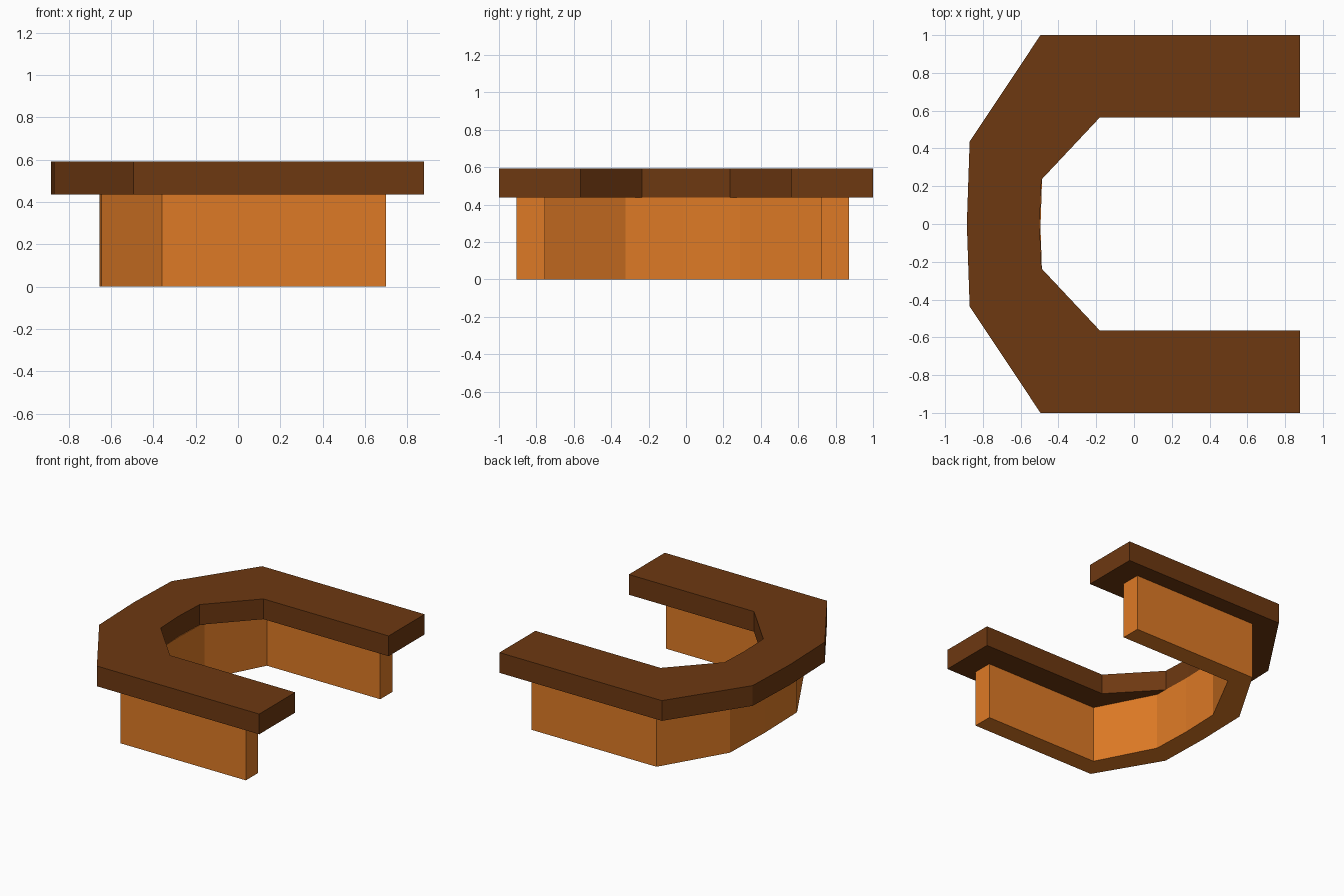
import bpy
import bmesh

cube = bpy.data.objects.get("Cube")
if cube:
    bpy.data.objects.remove(cube, do_unlink=True)


def make_material(name, rgb):
    mat = bpy.data.materials.new(name)
    mat.use_nodes = True
    mat.diffuse_color = (*rgb, 1)
    mat.node_tree.nodes["Principled BSDF"].inputs["Base Color"].default_value = (*rgb, 1)
    return mat


def mirrored(half, centre_y):
    """Half path from the open end to the middle, reflected to the other end."""
    path = half + [(x, -y) for x, y in reversed(half[:-1])]
    return [(x, y + centre_y) for x, y in path]


def horseshoe(name, outer, inner, bottom, top, mat, centre_y=0.0):
    """U-shaped slab between an outer and an inner half outline."""
    outer, inner = mirrored(outer, centre_y), mirrored(inner, centre_y)
    bm = bmesh.new()
    rows = [[bm.verts.new((x, y, z)) for x, y in path]
            for path, z in ((outer, bottom), (outer, top), (inner, top), (inner, bottom))]
    # Skin the four edge lines, then close both ends
    for a, b in zip(rows, rows[1:] + rows[:1]):
        for i in range(len(a) - 1):
            bm.faces.new((a[i], a[i + 1], b[i + 1], b[i]))
    for end in (0, -1):
        bm.faces.new([row[end] for row in rows])
    bmesh.ops.recalc_face_normals(bm, faces=bm.faces)
    mesh = bpy.data.meshes.new(name)
    bm.to_mesh(mesh)
    bm.free()
    mesh.materials.append(mat)
    obj = bpy.data.objects.new(name, mesh)
    bpy.context.collection.objects.link(obj)
    return obj


dark_wood = make_material("dark brown wood", (0.154, 0.040, 0.0055))
light_wood = make_material("orange wood", (0.73, 0.195, 0.019))

# Overhanging counter slab
horseshoe("counter_top",
          [(0.88, 1.0), (-0.495, 1.0), (-0.87, 0.437), (-0.885, 0)],
          [(0.88, 0.565), (-0.18, 0.565), (-0.49, 0.235), (-0.5, 0)],
          0.437, 0.592, dark_wood)

# Supporting wall beneath, set slightly towards the front
horseshoe("counter_base",
          [(0.70, 0.888), (-0.36, 0.888), (-0.645, 0.405), (-0.655, 0)],
          [(0.70, 0.738), (-0.26, 0.738), (-0.485, 0.307), (-0.495, 0)],
          0.0, 0.437, light_wood, centre_y=-0.017)
